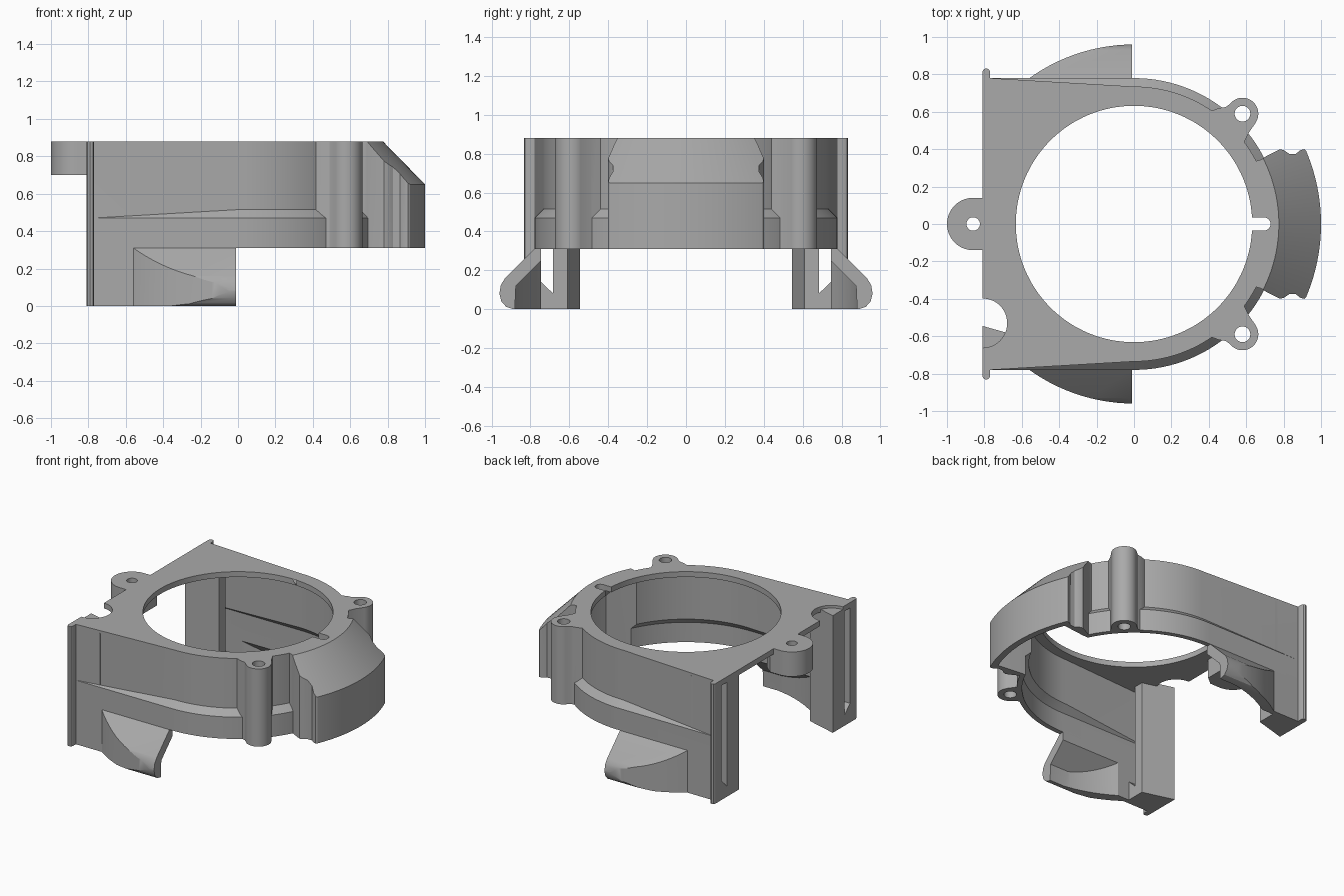
import bpy, bmesh, math
from math import sin, cos, pi

if "Cube" in bpy.data.objects:
    bpy.data.objects.remove(bpy.data.objects["Cube"])

grey = bpy.data.materials.new("plain grey")
grey.use_nodes = True
grey.diffuse_color = (0.4, 0.4, 0.4, 1)
grey.node_tree.nodes["Principled BSDF"].inputs["Base Color"].default_value = (0.4, 0.4, 0.4, 1)


def loft(name, rings):
    """Closed solid through rings of matching 3D points."""
    bm = bmesh.new()
    loops = [[bm.verts.new(p) for p in ring] for ring in rings]
    n = len(loops[0])
    for low, high in zip(loops, loops[1:]):
        for i in range(n):
            j = (i + 1) % n
            bm.faces.new((low[i], low[j], high[j], high[i]))
    bm.faces.new(loops[0][::-1])
    bm.faces.new(loops[-1])
    bmesh.ops.remove_doubles(bm, verts=bm.verts, dist=1e-5)
    bmesh.ops.recalc_face_normals(bm, faces=bm.faces)
    mesh = bpy.data.meshes.new(name)
    bm.to_mesh(mesh)
    bm.free()
    mesh.materials.append(grey)
    obj = bpy.data.objects.new(name, mesh)
    bpy.context.collection.objects.link(obj)
    return obj


def prism(name, pts, z0, z1):
    return loft(name, [[(x, y, z) for x, y in pts] for z in (z0, z1)])


def prism_x(name, pts, x0, x1):
    return loft(name, [[(x, y, z) for y, z in pts] for x in (x0, x1)])


def arc(cx, cy, r, a0, a1, n):
    angles = [math.radians(a0 + (a1 - a0) * i / n) for i in range(n + 1)]
    return [(cx + r * cos(a), cy + r * sin(a)) for a in angles]


def disc(cx, cy, r, n=32):
    return arc(cx, cy, r, 0, 360, n)[:-1]


def box(x0, x1, y0, y1):
    return [(x0, y0), (x1, y0), (x1, y1), (x0, y1)]


def mirrored(half):
    return [(x, -y) for x, y in half] + half[::-1]


def apply(obj, mod):
    bpy.context.view_layer.objects.active = obj
    bpy.ops.object.modifier_apply(modifier=mod.name)


def combine(obj, operation, *others):
    for other in others:
        mod = obj.modifiers.new("combine", 'BOOLEAN')
        mod.operation, mod.solver, mod.object = operation, 'EXACT', other
        apply(obj, mod)
        bpy.data.objects.remove(other)
    return obj


def mirror_y(obj):
    mod = obj.modifiers.new("mirror", 'MIRROR')
    mod.use_axis = (False, True, False)
    mod.use_mirror_merge = False
    apply(obj, mod)
    return obj


def revolve(name, steps):
    """Stack of circles about the vertical axis."""
    return loft(name, [[(x, y, z) for x, y in disc(0, 0, r, 128)] for r, z in steps])


def housing(name, left, r_low, r_high, z0, step, z1):
    """Round-nosed volume whose upper part narrows above a sloped ledge."""
    def outline(r):
        half = arc(0, 0, r, 90, -90, 64)
        return [(left, r_low), (-0.77, r_low)] + half + [(-0.77, -r_low), (left, -r_low)]
    low, high = outline(r_low), outline(r_high)
    ledge = [(x, y, step + (0 if x < -0.7 else r_low - r_high)) for x, y in high]
    return loft(name, [[(x, y, z0) for x, y in low], [(x, y, step) for x, y in low],
                       ledge, [(x, y, z1) for x, y in high]])


# Housing shell with screw bosses
body = housing("housing", -0.81, 0.78, 0.735, 0.31, 0.47, 0.88)
for s in (1, -1):
    neck = [(0.40, 0.60), (0.455, 0.62), (0.49, 0.625), (0.53, 0.655), (0.58, 0.59),
            (0.65, 0.54), (0.615, 0.49), (0.60, 0.46), (0.585, 0.43)]
    combine(body, 'UNION', prism("neck", [(x, s * y) for x, y in neck], 0.31, 0.88),
            prism("boss", disc(0.58, s * 0.59, 0.085), 0.31, 0.88))

# Bulge with a conical shoulder
bulge = prism("bulge", mirrored([(0.6, 0.32), (0.68, 0.345), (0.71, 0.365), (0.78, 0.40),
                                 (0.80, 0.395), (0.83, 0.375), (0.865, 0.375), (0.89, 0.395),
                                 (0.91, 0.40), (0.93, 0.385), (1.05, 0.2)]), 0.31, 0.88)
combine(bulge, 'INTERSECT', revolve("shoulder", [(1, 0.2), (1, 0.65), (0.755, 0.9)]))
combine(body, 'UNION', bulge)

# Hollow interior
pocket = prism("pocket", mirrored([(0.5, 0.31), (0.72, 0.325), (0.9, 0.345), (1.05, 0.2)]), 0.2, 0.84)
combine(pocket, 'INTERSECT', revolve("pocket_shoulder", [(0.955, 0.1), (0.955, 0.63), (0.72, 0.87)]))
combine(body, 'DIFFERENCE',
        housing("interior", -1.0, 0.745, 0.70, 0.2, 0.455, 0.84), pocket,
        prism("opening", disc(0, 0, 0.632, 128), 0.7, 1),
        prism("slot", [(0.55, -0.035)] + arc(0.695, 0, 0.035, -90, 90, 16) + [(0.55, 0.035)], 0.7, 1),
        prism("bite", disc(-0.81, -0.53, 0.132, 48), 0.7, 1),
        prism("screw_hole", disc(0.58, 0.59, 0.042), 0, 1),
        prism("screw_hole", disc(0.58, -0.59, 0.042), 0, 1))

# Mounting tab
tab = prism("mounting_tab", arc(-0.86, 0, 0.14, 90, 270, 32) + [(-0.78, -0.14), (-0.72, -0.09),
                                                               (-0.72, 0.09), (-0.78, 0.14)], 0.7, 0.88)
combine(tab, 'DIFFERENCE', prism("tab_hole", disc(-0.86, 0, 0.036), 0.5, 1))

# Lower side walls flaring into scoops
scoop = prism_x("side_scoop", [(0.745, 0.32), (0.775, 0.315), (0.93, 0.16), (0.952, 0.125),
                               (0.96, 0.08), (0.95, 0.04), (0.925, 0.012), (0.89, 0), (0.745, 0)], -0.7, -0.01)
combine(scoop, 'INTERSECT', revolve("scoop_round", [(0.96, -0.1), (0.96, 0.5)]))
combine(scoop, 'UNION', prism("wall", box(-0.8, -0.01, 0.745, 0.78), 0, 0.33))
hollow = prism_x("hollow", [(0.70, -0.1), (0.70, 0.295), (0.875, 0.12), (0.885, -0.1)], -0.7, 0.1)
combine(hollow, 'INTERSECT', revolve("hollow_round", [(0.89, -0.2), (0.89, 0.5)]))
mirror_y(combine(scoop, 'DIFFERENCE', hollow))

# End posts with flanges and tall slots
post = prism("end_post", [(-0.81, 0.545), (-0.58, 0.61), (-0.58, 0.77), (-0.81, 0.77)], 0, 0.86)
flange = prism("flange", [(-0.81, 0.74)] + [(-0.77, 0.74), (-0.77, 0.815), (-0.776, 0.827), (-0.79, 0.832),
                                            (-0.804, 0.827), (-0.81, 0.815)], 0, 0.88)
combine(post, 'UNION', flange)
combine(post, 'DIFFERENCE', prism_x("post_slot", [(0.683, 0.08), (0.745, 0.14), (0.745, 0.84),
                                                  (0.683, 0.84)], -0.9, -0.5))
mirror_y(post)

# Smooth the curved faces, keep edges crisp
for obj in (body, tab, scoop, post):
    bpy.ops.object.select_all(action='DESELECT')
    obj.select_set(True)
    bpy.context.view_layer.objects.active = obj
    bpy.ops.object.shade_smooth_by_angle(angle=math.radians(28))
